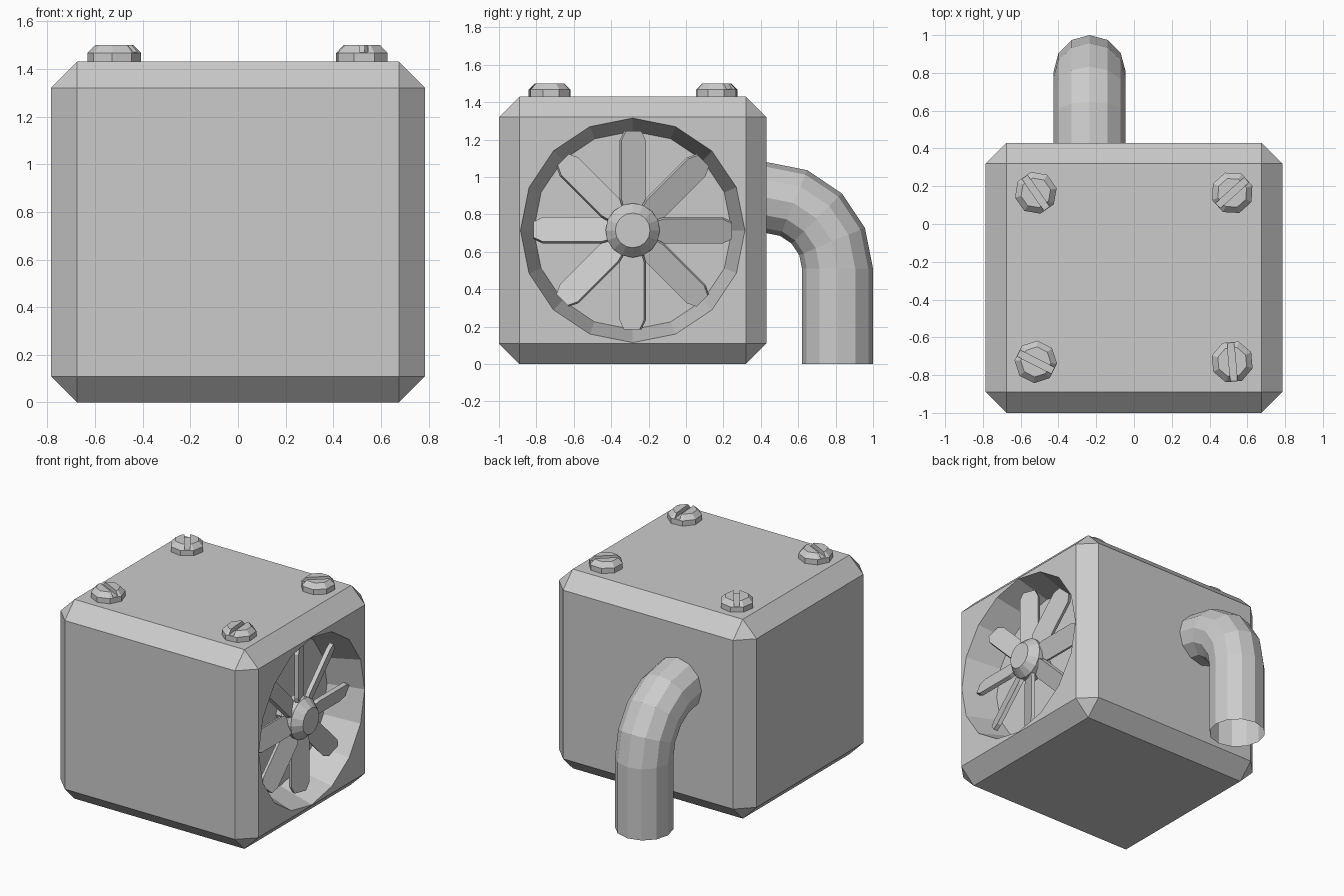
import bpy, bmesh
from math import radians, sin, cos, pi
from mathutils import Matrix, Vector

if "Cube" in bpy.data.objects:
    bpy.data.objects.remove(bpy.data.objects["Cube"])

HX, CY, CZ = 0.785, -0.285, 0.715      # body half width, centre y, centre z


def make(name, bm):
    bmesh.ops.recalc_face_normals(bm, faces=bm.faces)
    mesh = bpy.data.meshes.new(name)
    bm.to_mesh(mesh)
    bm.free()
    ob = bpy.data.objects.new(name, mesh)
    bpy.context.collection.objects.link(ob)
    return ob


def lathe(name, profile, sides, matrix, phase=0.0):
    """Stack of rings (radius, height) around local z, capped at both ends."""
    bm = bmesh.new()
    rings = []
    for r, h in profile:
        angles = [phase + 2 * pi * i / sides for i in range(sides)]
        rings.append([bm.verts.new(matrix @ Vector((r * cos(a), r * sin(a), h))) for a in angles])
    for a, b in zip(rings, rings[1:]):
        for i in range(sides):
            j = (i + 1) % sides
            bm.faces.new((a[i], a[j], b[j], b[i]))
    bm.faces.new(rings[0][::-1])
    bm.faces.new(rings[-1])
    return make(name, bm)


def box(name, size, matrix):
    bm = bmesh.new()
    bmesh.ops.create_cube(bm, size=1, matrix=matrix @ Matrix.Diagonal((*size, 1)))
    return make(name, bm)


def cut(ob, cutter):
    """Boolean difference, baked into the mesh; the cutter is removed."""
    mod = ob.modifiers.new("cut", 'BOOLEAN')
    mod.operation, mod.solver, mod.object = 'DIFFERENCE', 'EXACT', cutter
    dg = bpy.context.evaluated_depsgraph_get()
    mesh = bpy.data.meshes.new_from_object(ob.evaluated_get(dg))
    ob.modifiers.clear()
    ob.data = mesh
    bpy.data.objects.remove(cutter)


# Chamfered body with a tapered round recess in the right side
body = box("body", (2 * HX, 1.43, 1.43), Matrix.Translation((0, CY, CZ)))
bev = body.modifiers.new("chamfer", 'BEVEL')
bev.width, bev.segments = 0.11, 1
side = Matrix.Translation((HX, CY, CZ)) @ Matrix.Rotation(pi / 2, 4, 'Y')
cut(body, lathe("recess_cutter", [(0.53, -0.25), (0.6028, 0.01)], 16, side))

# Fan hub and the shaft behind it
lathe("fan_hub", [(0.145, -0.15), (0.145, -0.065), (0.093, -0.005)], 16, side)
lathe("fan_shaft", [(0.05, -0.26), (0.05, -0.14)], 8, side)

# Eight pitched fan blades
half = [(0.055, 0.12), (0.07, 0.17), (0.07, 0.48), (0.045, 0.53)]
outline = half + [(-y, z) for y, z in reversed(half)]
bm = bmesh.new()
for k in range(8):
    m = (Matrix.Translation((HX - 0.1, CY, CZ)) @ Matrix.Rotation(k * pi / 4, 4, 'X')
         @ Matrix.Rotation(radians(21), 4, 'Z'))
    back, front = ([bm.verts.new(m @ Vector((x, y, z))) for y, z in outline]
                   for x in (-0.014, 0.014))
    bm.faces.new(back[::-1])
    bm.faces.new(front)
    for i in range(8):
        j = (i + 1) % 8
        bm.faces.new((back[i], back[j], front[j], front[i]))
make("fan_blades", bm)

# Slotted octagonal screws, each turned differently
screws = [(-0.52, 0.165, -55), (0.52, 0.165, 42), (-0.52, -0.73, -27), (0.52, -0.73, 95)]
for n, (x, y, turn) in enumerate(screws, 1):
    m = Matrix.Translation((x, y, 1.43)) @ Matrix.Rotation(radians(turn), 4, 'Z')
    head = lathe(f"screw_{n}", [(0.113, -0.01), (0.113, 0.037), (0.08, 0.07)], 8, m, pi / 8)
    cut(head, box("slot_cutter", (0.4, 0.036, 0.06), m @ Matrix.Translation((0, 0, 0.07))))

# Open-ended drain pipe: quarter bend, then straight down
path = [(0.40, 0.89, 90)]
path += [(0.43 + 0.38 * cos(radians(a)), 0.51 + 0.38 * sin(radians(a)), a)
         for a in (90, 67.5, 45, 22.5, 0)]
path += [(0.81, 0.0, 0)]
bm = bmesh.new()
rings = []
for y, z, a in path:
    out = Vector((0, cos(radians(a)), sin(radians(a))))
    rings.append([bm.verts.new(Vector((-0.235, y, z)) + 0.19 * (
        cos(t) * out + sin(t) * Vector((1, 0, 0)))) for t in (2 * pi * i / 12 for i in range(12))])
for a, b in zip(rings, rings[1:]):
    for i in range(12):
        j = (i + 1) % 12
        bm.faces.new((a[i], a[j], b[j], b[i]))
make("pipe", bm)
